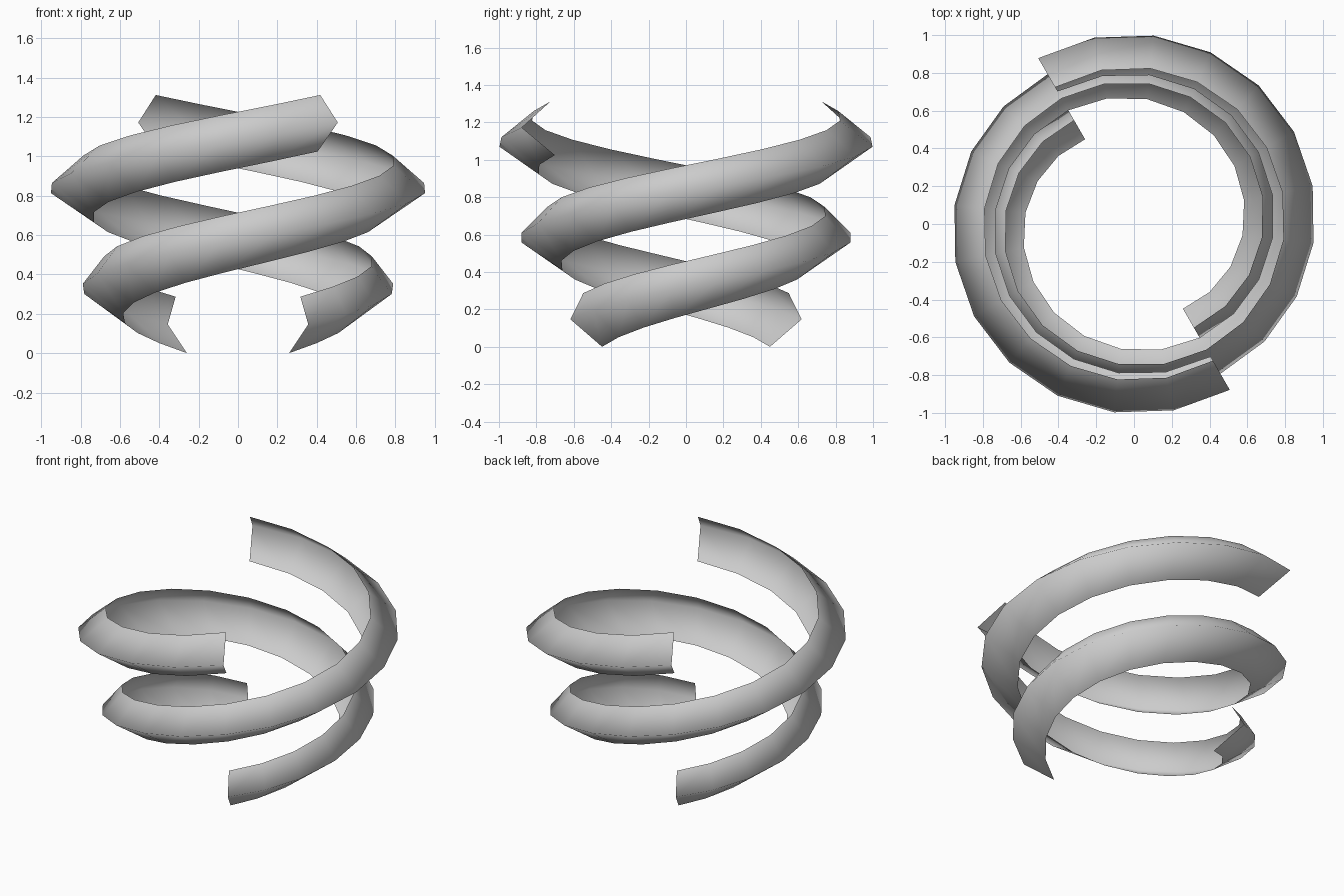
import bpy
import bmesh
import math

cube = bpy.data.objects.get("Cube")
if cube:
    bpy.data.objects.remove(cube, do_unlink=True)

SEGMENTS = 20              # steps in the one full turn of each band
RISE = 1.025               # height gained over the turn
START = math.radians(-60)

# Cross-section rails: (base height, start radius, linear growth, easing)
RAILS = [
    (0.00, 0.518, 0.416, 0.124),   # lower lip
    (0.147, 0.714, 0.505, 0.205),  # outer ridge
    (0.287, 0.634, 0.334, 0.132),  # upper lip
]

grey = bpy.data.materials.new("light_grey")
grey.use_nodes = True
colour = (0.6, 0.6, 0.6, 1.0)
grey.diffuse_color = colour
grey.node_tree.nodes["Principled BSDF"].inputs["Base Color"].default_value = colour


def spiral_band(name, start):
    """Sweep the V section up one turn while it widens."""
    bm = bmesh.new()
    previous = None
    for i in range(SEGMENTS + 1):
        t = i / SEGMENTS
        angle = start + 2 * math.pi * t
        ring = []
        for z, radius, growth, easing in RAILS:
            r = radius + growth * t - easing * t * t
            ring.append(bm.verts.new((r * math.cos(angle), r * math.sin(angle), z + RISE * t)))
        if previous:
            for j in range(len(RAILS) - 1):
                face = bm.faces.new((previous[j], ring[j], ring[j + 1], previous[j + 1]))
                face.smooth = True
        previous = ring
    mesh = bpy.data.meshes.new(name)
    bm.to_mesh(mesh)
    bm.free()
    mesh.materials.append(grey)
    band = bpy.data.objects.new(name, mesh)
    bpy.context.collection.objects.link(band)
    return band


# Two identical bands, half a turn apart
spiral_band("spiral_band_front", START)
spiral_band("spiral_band_back", START + math.pi)
